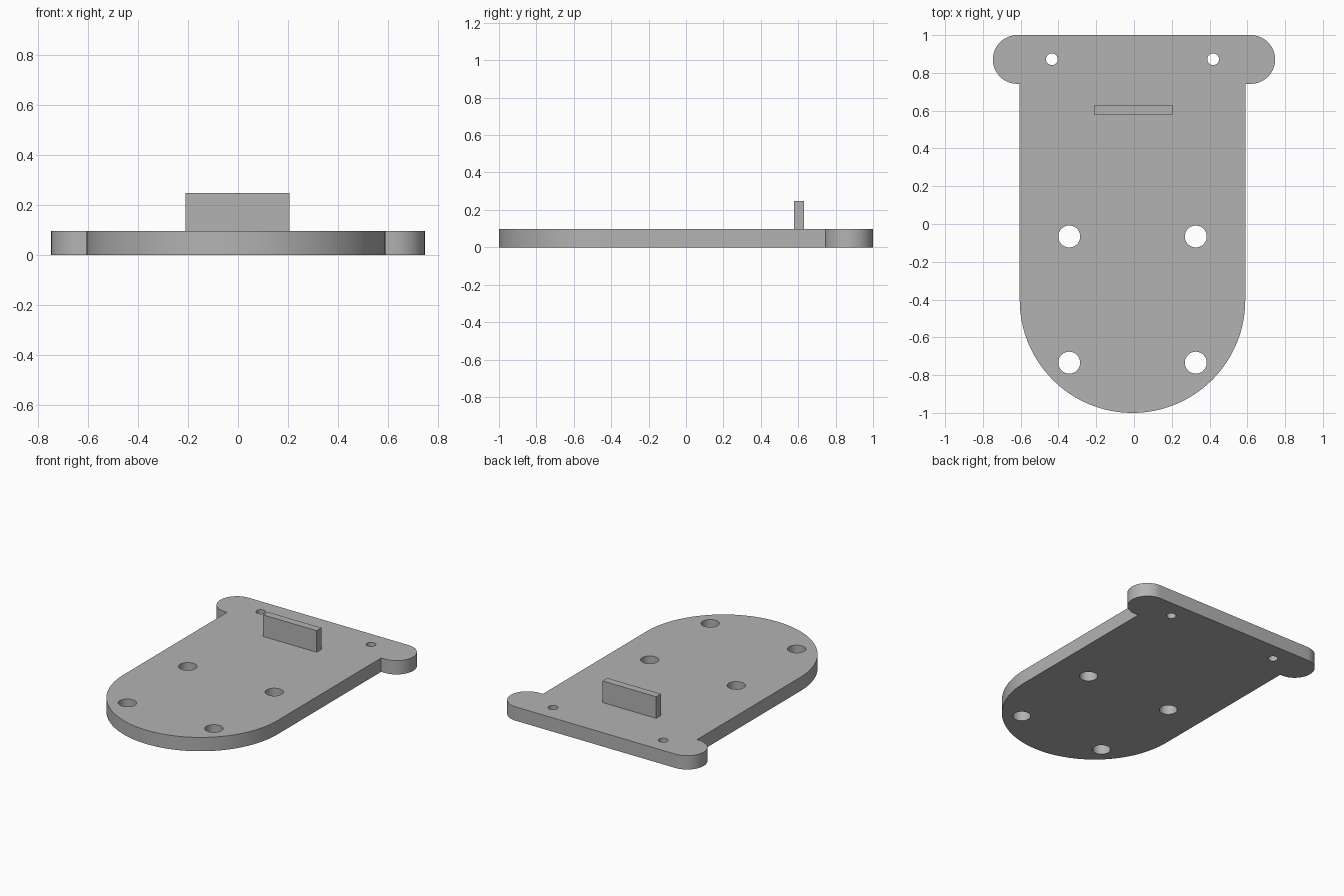
import bpy, bmesh
from math import cos, sin, radians
from mathutils import Matrix, Vector

cube = bpy.data.objects.get("Cube")
if cube:
    bpy.data.objects.remove(cube, do_unlink=True)

THICK = 0.097      # plate thickness
MID = -0.008       # centre line of the body, holes and tab
BODY_R = 0.597     # body half width and rounded end radius
BAR_R = 0.129      # crossbar end radius
BAR_X = 0.747 - BAR_R
BAR_Y = 1.0 - BAR_R

grey = bpy.data.materials.new("plain_grey")
grey.use_nodes = True
colour = (0.45, 0.45, 0.45, 1)
grey.diffuse_color = colour
grey.node_tree.nodes["Principled BSDF"].inputs["Base Color"].default_value = colour


def make_object(name, bm):
    bmesh.ops.recalc_face_normals(bm, faces=bm.faces)
    mesh = bpy.data.meshes.new(name)
    bm.to_mesh(mesh)
    bm.free()
    mesh.materials.append(grey)
    obj = bpy.data.objects.new(name, mesh)
    bpy.context.collection.objects.link(obj)
    return obj


def arc(cx, cy, r, start, end, steps):
    angles = [radians(start + (end - start) * i / steps) for i in range(steps + 1)]
    return [(cx + r * cos(a), cy + r * sin(a)) for a in angles]


# Plate: round-ended body with a round-ended crossbar at the back
outline = arc(MID, BODY_R - 1, BODY_R, 180, 360, 64)
outline.append((MID + BODY_R, BAR_Y - BAR_R))
outline += arc(BAR_X, BAR_Y, BAR_R, -90, 90, 32)
outline += arc(-BAR_X, BAR_Y, BAR_R, 90, 270, 32)
outline.append((MID - BODY_R, BAR_Y - BAR_R))

bm = bmesh.new()
base = bm.faces.new([bm.verts.new((x, y, 0)) for x, y in outline])
top = bmesh.ops.extrude_face_region(bm, geom=[base])["geom"]
bmesh.ops.translate(bm, vec=(0, 0, THICK),
                    verts=[v for v in top if isinstance(v, bmesh.types.BMVert)])
plate = make_object("base_plate", bm)

# Through holes: two small ones in the crossbar, four large ones in the body
bm = bmesh.new()
for dx, y, r in ((0.427, 0.872, 0.031), (0.335, -0.066, 0.058), (0.335, -0.734, 0.058)):
    for side in (-1, 1):
        place = Matrix.Translation((MID / 2 + side * dx - 0.004, y, THICK / 2))
        bmesh.ops.create_cone(bm, cap_ends=True, segments=40, radius1=r, radius2=r,
                              depth=THICK * 3, matrix=place)
cutter = make_object("hole_cutter", bm)
cutter.hide_render = True

cut = plate.modifiers.new("holes", 'BOOLEAN')
cut.operation = 'DIFFERENCE'
cut.solver = 'EXACT'
cut.object = cutter
bpy.ops.object.select_all(action='DESELECT')
bpy.context.view_layer.objects.active = plate
plate.select_set(True)
bpy.ops.object.modifier_apply(modifier=cut.name)
bpy.data.objects.remove(cutter, do_unlink=True)
bpy.ops.object.shade_smooth_by_angle(angle=radians(30))

# Upright tab standing near the crossbar
low, high = Vector((-0.21, 0.577, THICK)), Vector((0.205, 0.63, 0.248))
bm = bmesh.new()
bmesh.ops.create_cube(bm, size=1)
bmesh.ops.scale(bm, vec=high - low, verts=bm.verts)
bmesh.ops.translate(bm, vec=(low + high) / 2, verts=bm.verts)
make_object("upright_tab", bm)
